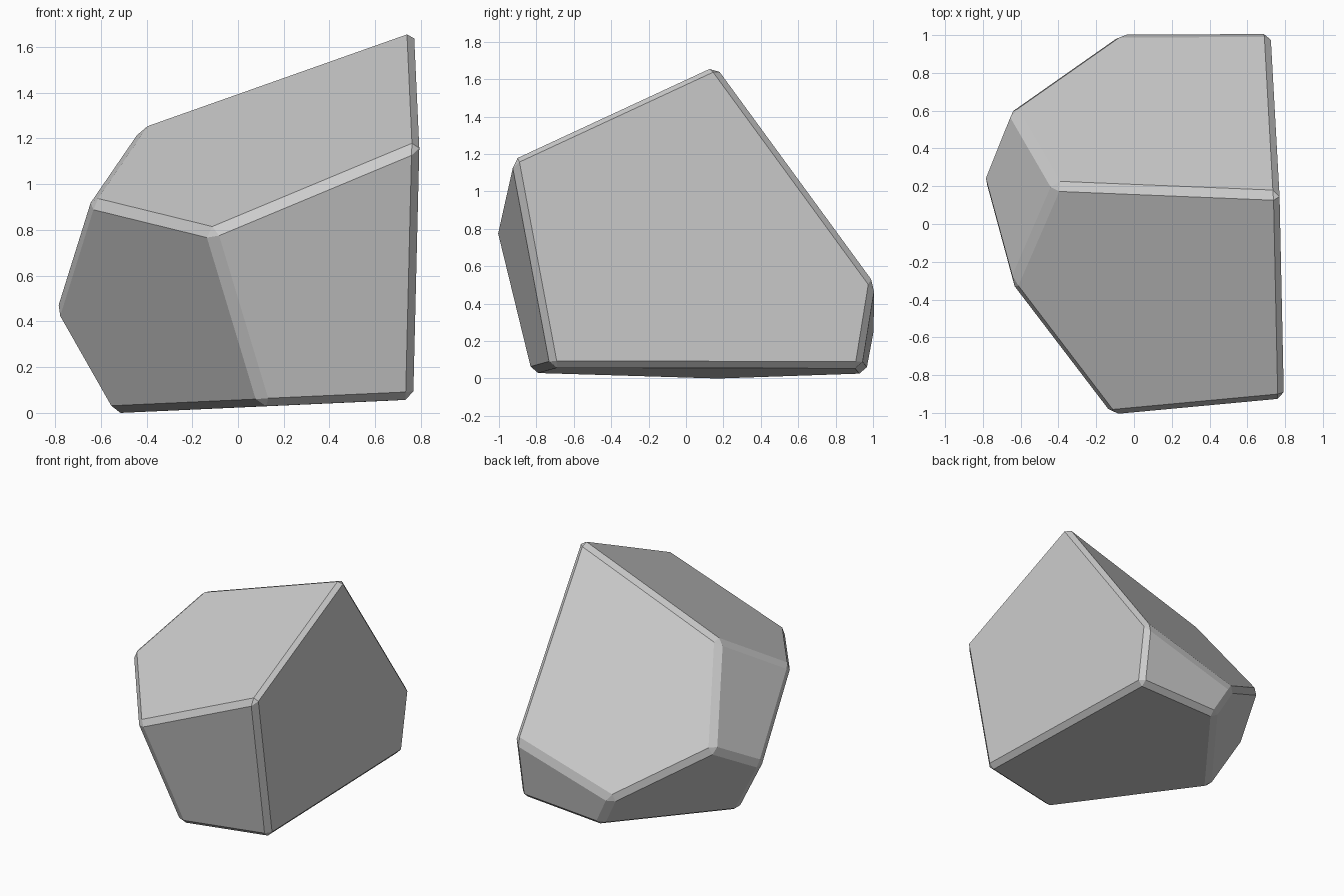
import bpy
import bmesh
from mathutils import Vector

# Remove the default cube
default = bpy.data.objects.get("Cube")
if default:
    bpy.data.objects.remove(default, do_unlink=True)

# Sharp corners of the boulder, one letter each
corners = {
    "A": (-.12, -1.015, .80),   # front nose
    "B": (.795, -.93, 1.18),
    "C": (.77, .155, 1.68),     # peak
    "D": (.725, 1.01, .52),
    "E": (-.09, 1.01, .268),
    "F": (-.42, .205, 1.265),
    "G": (-.65, -.33, .92),
    "H": (-.805, .24, .435),
    "I": (-.65, .61, .647),
    "J": (.10, -.83, .03),      # base
    "K": (.767, -.72, .06),
    "L": (.717, .94, .058),
    "M": (.05, .96, .027),
    "N": (-.555, .18, 0),
}

# Each facet is the flat plane through its ring of corners
facets = {
    "front_slope": "GABCF",
    "back_slope": "CDEIF",
    "left_facet": "FIHG",
    "front_left_facet": "GHNJA",
    "front_facet": "AJKB",
    "right_facet": "BKLDC",
    "back_facet": "DLME",
    "back_left_facet": "EMNHI",
    "underside": "JNMLK",
}


def facet_plane(ring, middle):
    """Best plane for a ring of corners, with its normal facing outward."""
    pts = [Vector(corners[c]) for c in ring]
    centre = sum(pts, Vector()) / len(pts)
    normal = Vector()
    for p, q in zip(pts, pts[1:] + pts[:1]):
        normal += (p - centre).cross(q - centre)
    normal.normalize()
    if normal.dot(centre - middle) < 0:
        normal.negate()
    return centre, normal


# Chisel a block down to the boulder, one facet at a time
bm = bmesh.new()
bmesh.ops.create_cube(bm, size=6)
middle = sum((Vector(p) for p in corners.values()), Vector()) / len(corners)
for ring in facets.values():
    point, normal = facet_plane(ring, middle)
    cut = bmesh.ops.bisect_plane(
        bm, geom=bm.verts[:] + bm.edges[:] + bm.faces[:],
        plane_co=point, plane_no=normal, clear_outer=True)
    rim = [e for e in cut["geom_cut"] if isinstance(e, bmesh.types.BMEdge)]
    bmesh.ops.contextual_create(bm, geom=rim)

# Narrow flat chamfer along every edge
bmesh.ops.recalc_face_normals(bm, faces=bm.faces[:])
bmesh.ops.bevel(bm, geom=bm.edges[:], offset=.035, offset_type='OFFSET',
                segments=1, profile=.5, affect='EDGES', clamp_overlap=True)
bmesh.ops.recalc_face_normals(bm, faces=bm.faces[:])

# Rest on the ground
lowest = min(v.co.z for v in bm.verts)
bmesh.ops.translate(bm, verts=bm.verts[:], vec=(0, 0, -lowest))

mesh = bpy.data.meshes.new("boulder")
bm.to_mesh(mesh)
bm.free()
boulder = bpy.data.objects.new("boulder", mesh)
bpy.context.collection.objects.link(boulder)

# Plain stone grey
stone = bpy.data.materials.new("stone_grey")
stone.use_nodes = True
grey = (.6, .6, .6, 1)
stone.diffuse_color = grey
stone.node_tree.nodes["Principled BSDF"].inputs["Base Color"].default_value = grey
mesh.materials.append(stone)
